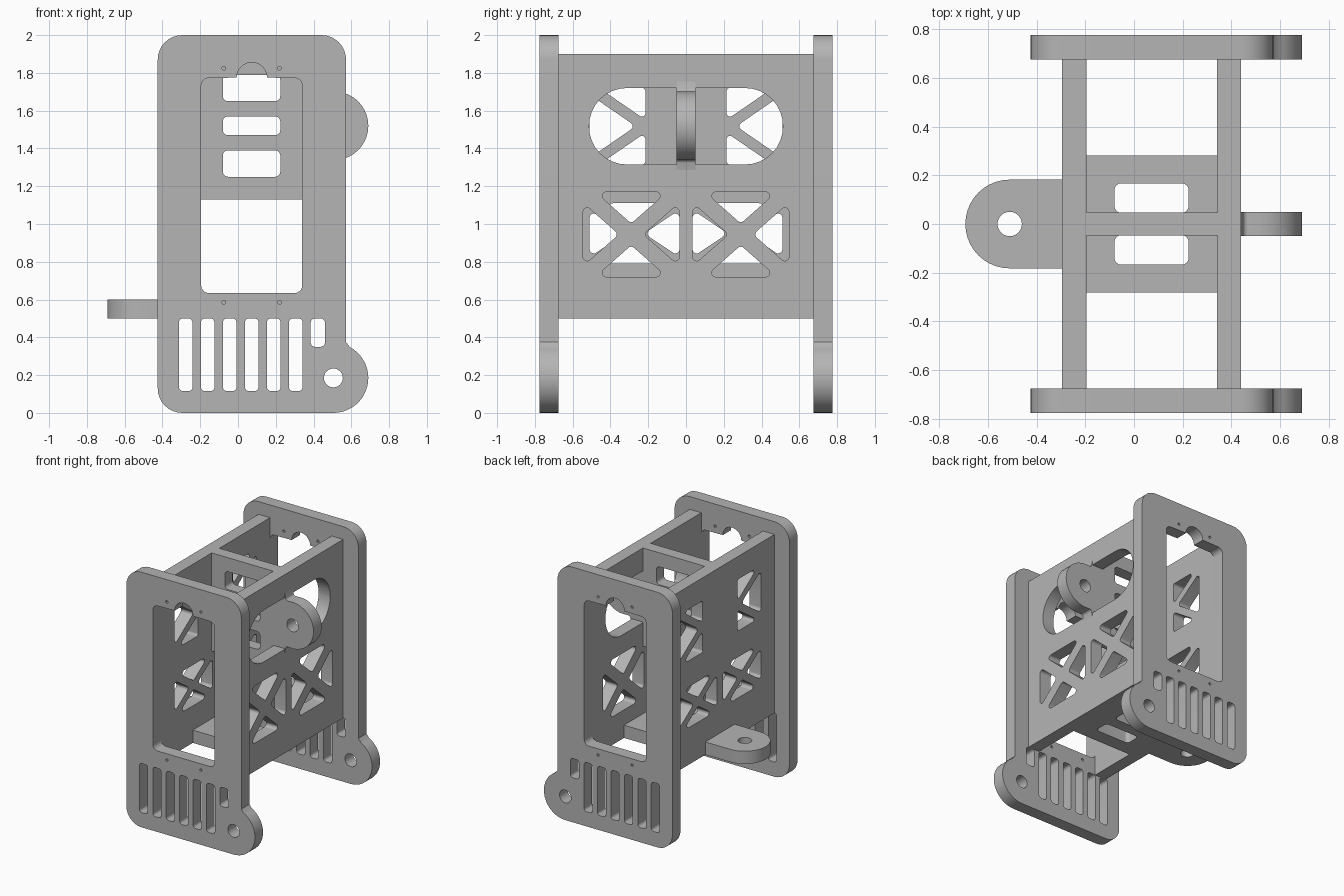
import bpy, bmesh
from math import sin, cos, pi, atan2, tan, radians
from mathutils import Vector, Matrix

cube = bpy.data.objects.get("Cube")
if cube:
    bpy.data.objects.remove(cube, do_unlink=True)

grey = bpy.data.materials.new("plain_grey")
grey.use_nodes = True
grey.diffuse_color = (0.46, 0.46, 0.46, 1)
grey.node_tree.nodes["Principled BSDF"].inputs["Base Color"].default_value = grey.diffuse_color

# Drawing planes: columns are the sheet's u, v and thickness directions
XZ = Matrix(((1, 0, 0), (0, 0, -1), (0, 1, 0))).to_4x4()
YZ = Matrix(((0, 0, 1), (1, 0, 0), (0, 1, 0))).to_4x4()
XY = Matrix.Identity(4)


def arc(cx, cy, r, a0, a1, n=20):
    """Points on an arc, angles in degrees."""
    angles = [radians(a0 + (a1 - a0) * i / n) for i in range(n + 1)]
    return [(cx + r * cos(a), cy + r * sin(a)) for a in angles]


def circle(cx, cy, r, n=24):
    return arc(cx, cy, r, 0, 360, n)[:-1]


def rounded(points, n=8):
    """Fillet a closed outline; a point is (u, v) or (u, v, radius)."""
    out = []
    for i, p in enumerate(points):
        corner = Vector(p[:2])
        if len(p) == 2:
            out.append(corner)
            continue
        d1 = (Vector(points[i - 1][:2]) - corner).normalized()
        d2 = (Vector(points[(i + 1) % len(points)][:2]) - corner).normalized()
        half = d1.angle(d2) / 2
        centre = corner + (d1 + d2).normalized() * p[2] / sin(half)
        reach = p[2] / tan(half)
        va, vb = corner + d1 * reach - centre, corner + d2 * reach - centre
        start = atan2(va.y, va.x)
        sweep = (atan2(vb.y, vb.x) - start + pi) % (2 * pi) - pi
        for k in range(n + 1):
            a = start + sweep * k / n
            out.append(centre + Vector((cos(a), sin(a))) * p[2])
    return out


def box(u0, u1, v0, v1, r=None):
    corners = [(u0, v0), (u1, v0), (u1, v1), (u0, v1)]
    return rounded([c + (r,) for c in corners]) if r else corners


def triangle(a, b, c, r=0.022):
    return rounded([p + (r,) for p in (a, b, c)])


def truss(u0, u1, v0, v1, strut, sides="tblr"):
    """Triangular holes left between two crossing struts."""
    cu, cv, hu, hv = (u0 + u1) / 2, (v0 + v1) / 2, (u1 - u0) / 2, (v1 - v0) / 2
    m = hv / hu
    s, wide, tall = strut / m, (hv - strut) / m, hv - strut
    holes = {
        "t": ((cu, cv + strut), (cu + wide, v1), (cu - wide, v1)),
        "b": ((cu, cv - strut), (cu + wide, v0), (cu - wide, v0)),
        "l": ((cu - s, cv), (u0, cv - tall), (u0, cv + tall)),
        "r": ((cu + s, cv), (u1, cv - tall), (u1, cv + tall))}
    return [triangle(*holes[k]) for k in sides]


def sheet(name, loops, plane, low, high):
    """Extrude an outline with holes between two levels along the plane's normal."""
    curve = bpy.data.curves.new(name, "CURVE")
    curve.dimensions = "2D"
    curve.fill_mode = "BOTH"
    curve.extrude = (high - low) / 2
    for loop in loops:
        spline = curve.splines.new("POLY")
        spline.points.add(len(loop) - 1)
        for point, co in zip(spline.points, loop):
            point.co = (co[0], co[1], 0, 1)
        spline.use_cyclic_u = True
    temp = bpy.data.objects.new(name + "_outline", curve)
    bpy.context.collection.objects.link(temp)
    graph = bpy.context.evaluated_depsgraph_get()
    mesh = bpy.data.meshes.new_from_object(temp.evaluated_get(graph))
    bpy.data.objects.remove(temp, do_unlink=True)
    mesh.transform(plane @ Matrix.Translation((0, 0, (low + high) / 2)))
    bm = bmesh.new()
    bm.from_mesh(mesh)
    bmesh.ops.remove_doubles(bm, verts=bm.verts, dist=1e-5)
    bmesh.ops.recalc_face_normals(bm, faces=bm.faces)
    bm.to_mesh(mesh)
    bm.free()
    mesh.materials.clear()
    mesh.materials.append(grey)
    obj = bpy.data.objects.new(name, mesh)
    bpy.context.collection.objects.link(obj)
    bpy.ops.object.select_all(action="DESELECT")
    obj.select_set(True)
    bpy.context.view_layer.objects.active = obj
    bpy.ops.object.shade_smooth_by_angle(angle=radians(30))
    return obj


# End plates: rounded outline with a foot lobe, window, vents and screw holes
outline = rounded([(-0.425, 0, 0.13)] + arc(0.505, 0.185, 0.185, -90, 62)
                  + [(0.572, 0.375), (0.572, 2, 0.13), (-0.425, 2, 0.13)])
window = rounded([(-0.195, 0.635, 0.04), (0.34, 0.635, 0.04), (0.34, 1.772, 0.04)]
                 + arc(0.073, 1.775, 0.08, 0, 180) + [(-0.195, 1.772, 0.04)])
plate = [outline, window, circle(0.505, 0.185, 0.05), box(0.385, 0.46, 0.35, 0.5, 0.022)]
for i in range(6):
    u = -0.313 + 0.1165 * i
    plate.append(box(u, u + 0.072, 0.115, 0.5, 0.022))
for u in (-0.075, 0.22):
    for v in (0.585, 1.825):
        plate.append(circle(u, v, 0.01, 12))
sheet("front_plate", plate, XZ, 0.675, 0.775)
sheet("back_plate", plate, XZ, -0.775, -0.675)

# Side walls with truss cut-outs
wall = box(-0.676, 0.676, 0.5, 1.9)


def mirrored(loops):
    return loops + [[(-p[0], p[1]) for p in loop] for loop in loops]


left_holes = mirrored(truss(-0.545, -0.035, 0.72, 1.17, 0.058))
sheet("slotted_wall", [wall, box(-0.513, 0.513, 1.315, 1.72, 0.2)] + left_holes, YZ, 0.34, 0.44)
right_holes = mirrored(truss(-0.51, 0.08, 1.315, 1.72, 0.035, "l")
                       + truss(-0.51, -0.035, 0.79, 1.11, 0.035))
for v, tip in ((1.72, 1.552), (1.315, 1.483)):
    right_holes += mirrored([triangle((-0.215, v), (-0.215, tip), (-0.46, v), 0.018)])
sheet("truss_wall", [wall] + right_holes, YZ, -0.295, -0.195)

# Central web and lower shelf between the walls
web = [box(-0.197, 0.342, 1.13, 1.9)]
for low, high in ((1.25, 1.39), (1.47, 1.57), (1.65, 1.79)):
    web.append(box(-0.08, 0.224, low, high, 0.028))
sheet("centre_web", web, XZ, -0.048, 0.048)
shelf = [box(-0.197, 0.342, -0.282, 0.282)]
for low, high in ((-0.167, -0.046), (0.046, 0.167)):
    shelf.append(box(-0.08, 0.224, low, high, 0.028))
sheet("lower_shelf", shelf, XY, 0.5, 0.6)

# Upright ear with flared root, and flat tab on the opposite side
ear = rounded([(0.338, 1.32), (0.44, 1.32), (0.44, 1.285), (0.45, 1.34, 0.02)]
              + arc(0.508, 1.52, 0.182, -90, 90)
              + [(0.45, 1.70, 0.02), (0.44, 1.755), (0.44, 1.72), (0.338, 1.72)])
sheet("upright_ear", [ear, circle(0.508, 1.52, 0.05)], XZ, -0.05, 0.05)
tab = [(-0.294, -0.182), (-0.294, 0.182)] + arc(-0.51, 0, 0.182, 90, 270)
sheet("flat_tab", [tab, circle(-0.51, 0, 0.05)], XY, 0.5, 0.6)
